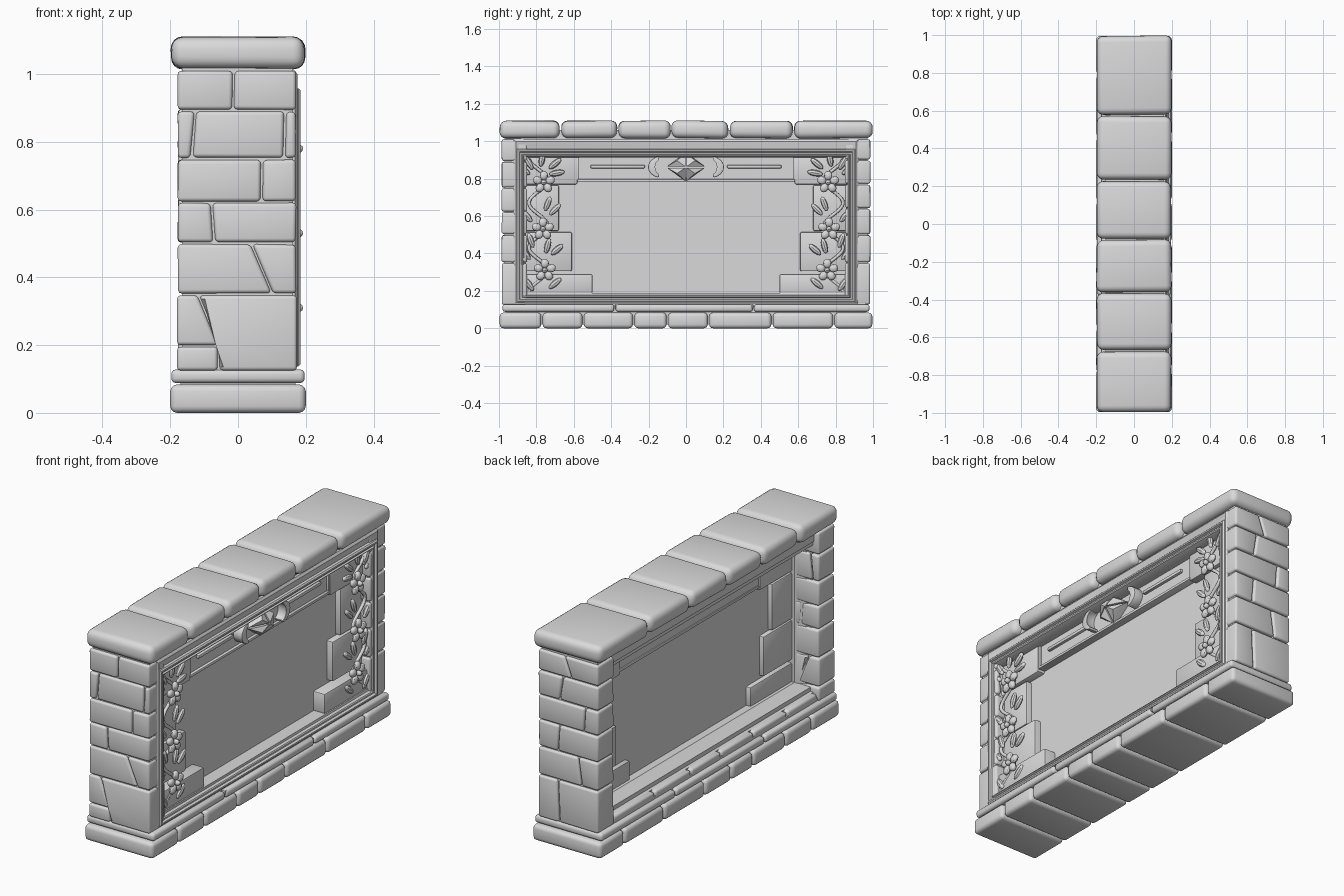
import bpy, bmesh, math, random
from mathutils import Matrix, Vector

random.seed(4)
cube = bpy.data.objects.get("Cube")
if cube:
    bpy.data.objects.remove(cube)

stone_mat = bpy.data.materials.new("pale_grey_stone")
stone_mat.use_nodes = True
GREY = (0.7, 0.7, 0.7, 1)
stone_mat.diffuse_color = GREY
stone_mat.node_tree.nodes["Principled BSDF"].inputs["Base Color"].default_value = GREY
parts = []


def finish(name, bm):
    bmesh.ops.recalc_face_normals(bm, faces=bm.faces)
    mesh = bpy.data.meshes.new(name)
    bm.to_mesh(mesh)
    bm.free()
    mesh.materials.append(stone_mat)
    ob = bpy.data.objects.new(name, mesh)
    bpy.context.collection.objects.link(ob)
    parts.append(ob)
    return ob


def prism(name, pts, d0, d1, axis="x", bevel=0.0, seg=2, jitter=0.0):
    """Extrude a 2D outline (u, z) along x or y, then round its edges."""
    bm = bmesh.new()

    def co(u, z, d):
        p = Vector((d, u, z) if axis == "x" else (u, d, z))
        return p + Vector([random.uniform(-jitter, jitter) for _ in range(3)])
    a = [bm.verts.new(co(u, z, d0)) for u, z in pts]
    b = [bm.verts.new(co(u, z, d1)) for u, z in pts]
    bm.faces.new(a)
    bm.faces.new(b)
    for i in range(len(a)):
        j = (i + 1) % len(a)
        bm.faces.new((a[i], a[j], b[j], b[i]))
    if bevel:
        bmesh.ops.bevel(bm, geom=bm.edges[:], offset=bevel, segments=seg,
                        profile=0.5, affect="EDGES", clamp_overlap=True)
    return finish(name, bm)


def box(name, x, y, z, **kw):
    pts = [(y[0], z[0]), (y[1], z[0]), (y[1], z[1]), (y[0], z[1])]
    return prism(name, pts, x[0], x[1], **kw)


def course(name, joints, x, z, gap=0.004, **kw):
    """A row of stones laid along y between the given joints."""
    for a, b in zip(joints, joints[1:]):
        box(name, x, (a + gap, b - gap), z, **kw)


def ring(name, half, z0, z1, profile):
    """Sweep a closed (inset, x) profile around a rectangle with mitred corners."""
    bm = bmesh.new()
    loops = []
    for sy, top in ((-1, 0), (1, 0), (1, 1), (-1, 1)):
        loops.append([bm.verts.new((x, sy * (half - i), z1 - i if top else z0 + i))
                      for i, x in profile])
    n = len(profile)
    for k in range(4):
        a, b = loops[k], loops[(k + 1) % 4]
        for i in range(n):
            j = (i + 1) % n
            bm.faces.new((a[i], a[j], b[j], b[i]))
    return finish(name, bm)


# Plinth and capping courses
course("base_stone", [-1, -.77, -.55, -.28, -.1, .12, .46, .79, 1],
       (-.2, .2), (0, .084), bevel=.02, seg=3)
course("plinth_slab", [-.985, -.38, .36, .985], (-.197, .197), (.088, .128), bevel=.014, seg=3)
course("cap_stone", [-1, -.67, -.365, -.08, .23, .575, 1],
       (-.197, .197), (1.016, 1.109), bevel=.034, seg=4, jitter=.003)
box("base_core", (-.17, .17), (-.96, .96), (.02, .14))
box("lintel_core", (-.15, .155), (-.93, .93), (.96, 1.06))

# End columns: every row has height limits and slanted joints (bottom x, top x)
L, R = -.18, .174
front_rows = [
    (.35, .5, [(.1, .04)]), (.5, .622, [(-.07, -.077)]), (.622, .75, [(.07, .07)]),
    (.75, .892, [(-.137, -.125), (.137, .14)]), (.892, 1.012, [(-.015, -.013)])]
back_rows = [
    (.125, .35, [(.05, .06)]), (.35, .5, [(-.08, -.06)]), (.5, .64, [(.06, .05)]),
    (.64, .77, [(-.09, -.1)]), (.77, .9, [(.05, .03)]), (.9, 1.012, [(-.02, .02)])]
G = .003


def column(name, rows, d0, d1):
    for z0, z1, joints in rows:
        edges = [(L, L)] + joints + [(R, R)]
        for (a, c), (b, d) in zip(edges, edges[1:]):
            pts = [(a + G, z0 + G), (b - G, z0 + G), (d - G, z1 - G), (c + G, z1 - G)]
            prism(name, pts, d0, d1, "y", bevel=.011, seg=3, jitter=.0015)


column("front_column_stone", front_rows, -.985, -.85)
column("back_column_stone", back_rows, .85, .985)
for pts in ([(L, .125), (-.06, .125), (-.06, .195), (L, .195)],
            [(L, .2), (-.06, .2), (-.12, .347), (L, .347)],
            [(-.054, .125), (R, .125), (R, .347), (-.114, .347), (-.054, .2)]):
    prism("front_column_stone", pts, -.985, -.85, "y", bevel=.011, seg=3)
for s in (-1, 1):
    box("column_core", (-.165, .162), sorted((s * .87, s * .97)), (.1, 1.04))

# Central wall and the framing around it
box("wall_panel", (.0, .09), (-.9, .9), (.14, .99))
ring("outer_frame", .922, .128, 1.01,
     [(0, -.13), (0, .168), (.012, .176), (.03, .17), (.06, .16), (.06, -.13)])
ring("inner_moulding", .905, .137, .958,
     [(0, .1), (0, .178), (.006, .184), (.014, .184), (.018, .172), (.026, .172),
      (.03, .18), (.036, .176), (.046, .15), (.046, .08)])
ring("back_moulding", .9, .135, .97,
     [(0, .05), (0, -.145), (.03, -.145), (.034, -.11), (.044, -.1), (.048, -.05),
      (.056, -.04), (.056, .05)])
course("back_sill_stone", [-.85, -.6, -.32, -.05, .2, .5, .85],
       (-.172, -.03), (.12, .165), bevel=.012, seg=3)
box("sill_plate", (.15, .19), (-.38, .36), (.105, .128), bevel=.006)

# Quoins at both ends of the wall: inner y, bottom, top, front x
for inner, z0, z1, x in ((.58, .77, .93, .13), (.68, .52, .765, .12),
                         (.61, .305, .515, .125), (.5, .185, .29, .155)):
    for s in (-1, 1):
        box("quoin_stone", (-.025, x), sorted((s * inner, s * .88)), (z0, z1), bevel=.008)

# Carved header
box("header_beam", (-.015, .115), (-.59, .59), (.79, .95))
box("header_lower_trim", (-.02, .13), (-.58, .58), (.782, .797), bevel=.004)
box("header_upper_trim", (.1, .135), (-.58, .58), (.912, .93), bevel=.004)
for s in (-1, 1):
    box("header_bar", (.11, .13), sorted((s * .22, s * .51)), (.855, .873), bevel=.005)
    box("header_end_trim", (.1, .126), sorted((s * .572, s * .585)), (.79, .93), bevel=.003)

# Medallion: faceted diamond between two crescents
for sy in (-1, 1):
    for sz in (-1, 1):
        bm = bmesh.new()
        g = .004
        c = [bm.verts.new((x, sy * y, .862 + sz * z)) for x, y, z in
             ((.11, g, g), (.11, .1, g), (.11, g, .074), (.185, g, g), (.135, .1, g),
              (.135, g, .074), (.175, .048, .034))]
        for f in ((3, 4, 6), (3, 6, 5), (4, 6, 5), (0, 1, 4, 3), (0, 3, 5, 2),
                  (1, 2, 5, 4), (0, 2, 1)):
            bm.faces.new([c[i] for i in f])
        finish("medallion_facet", bm)
    arc = [math.radians(-80 + 16 * i) for i in range(11)]
    outline = [(sy * (.135 + .068 * math.cos(t)), .862 + .057 * math.sin(t)) for t in arc]
    outline += [(sy * (.135 + .035 * math.cos(t)), .862 + .045 * math.sin(t))
                for t in reversed(arc)]
    prism("medallion_crescent", outline, .105, .165, bevel=.005)


def ball(bm, centre, size, angle=0.0, u=10, v=6):
    m = (Matrix.Translation(centre) @ Matrix.Rotation(angle, 4, "X")
         @ Matrix.Diagonal((*size, 1)))
    bmesh.ops.create_uvsphere(bm, u_segments=u, v_segments=v, radius=1, matrix=m)


# Flowering vines on both sides: leaves are (y, z, lean in degrees)
leaves = [(.7, .88, 50), (.77, .905, 10), (.84, .885, -30), (.87, .845, -60), (.69, .83, 80),
          (.7, .635, 45), (.74, .665, 20), (.85, .6, -40), (.69, .42, 50), (.74, .44, 15),
          (.86, .4, -40), (.83, .47, -20), (.7, .24, 50), (.84, .235, -35)]
for s in (-1, 1):
    curve = bpy.data.curves.new("vine_stem", "CURVE")
    curve.dimensions = "3D"
    curve.bevel_depth = .009
    curve.bevel_resolution = 2
    spline = curve.splines.new("POLY")
    spline.points.add(48)
    for i, p in enumerate(spline.points):
        z = .2 + .7 * i / 48
        y = .79 + .05 * math.cos(math.tau * (z - .67) / .24)
        p.co = (.15, s * y, z, 1)
    curve.materials.append(stone_mat)
    bpy.context.collection.objects.link(bpy.data.objects.new("vine_stem", curve))

    for y, z, lean in leaves:
        bm = bmesh.new()
        ball(bm, (.155, s * y, z), (.014, .017, .042), s * math.radians(lean), 8, 6)
        finish("vine_leaf", bm)

    for y, z in ((.76, .78), (.765, .53), (.755, .31)):
        bm = bmesh.new()
        for k in range(5):
            t = math.tau * k / 5
            centre = (.165, s * y - .036 * math.sin(t), z + .036 * math.cos(t))
            ball(bm, centre, (.016, .022, .025), t)
        ball(bm, (.175, s * y, z), (.018, .014, .014))
        finish("vine_flower", bm)

# Soft shading that keeps the hard edges
for ob in bpy.context.selected_objects:
    ob.select_set(False)
for ob in parts:
    ob.select_set(True)
bpy.context.view_layer.objects.active = parts[0]
bpy.ops.object.shade_smooth_by_angle(angle=math.radians(35))
